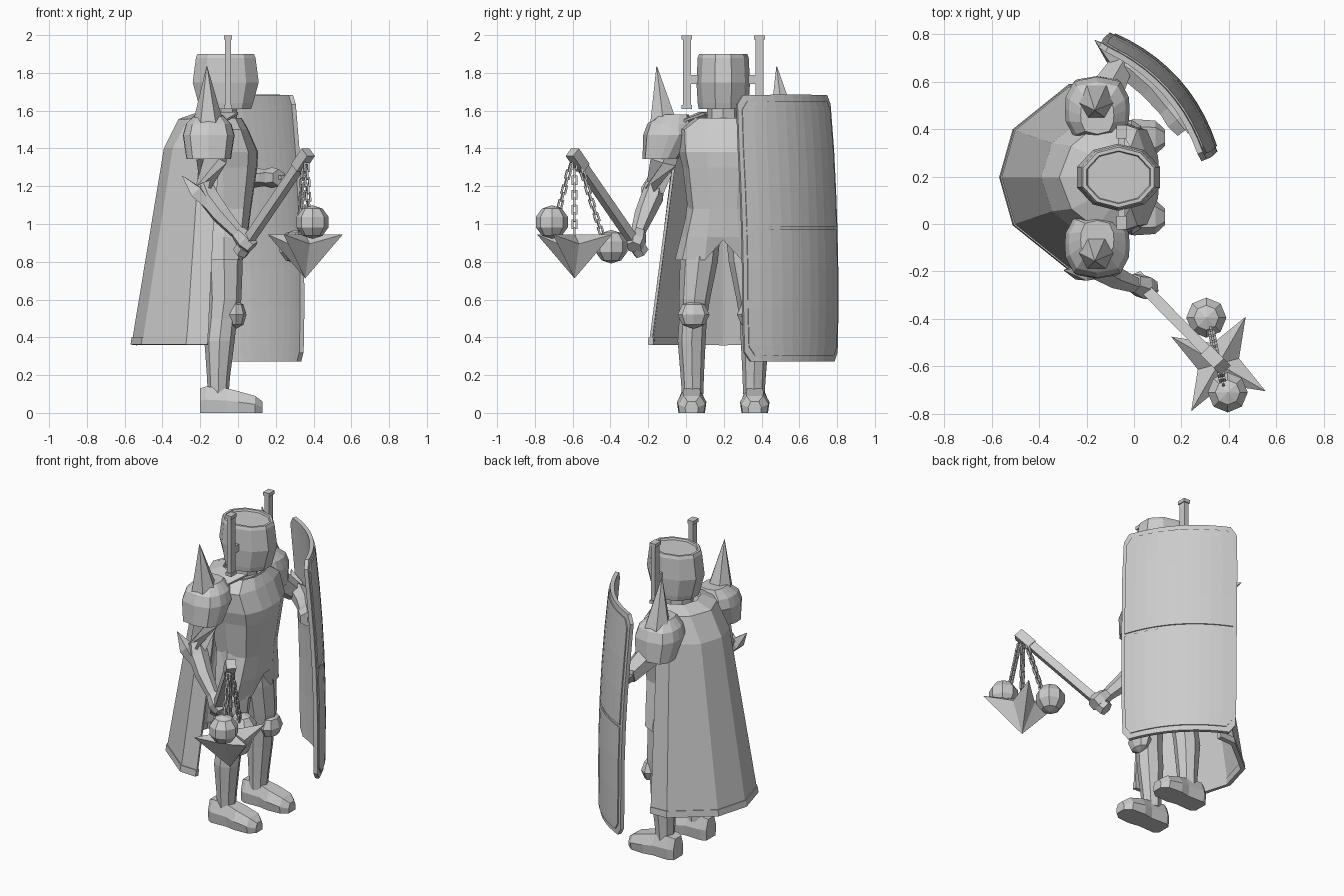
import bpy, bmesh, math
from mathutils import Vector as V, Matrix

if "Cube" in bpy.data.objects:
    bpy.data.objects.remove(bpy.data.objects["Cube"])

C = 0.197  # the figure is mirrored about this y
steel = bpy.data.materials.new("plain_grey")
steel.diffuse_color = (0.6, 0.6, 0.6, 1)
steel.use_nodes = True
steel.node_tree.nodes["Principled BSDF"].inputs["Base Color"].default_value = steel.diffuse_color


def finish(name, bm, thick=0):
    bmesh.ops.recalc_face_normals(bm, faces=bm.faces)
    me = bpy.data.meshes.new(name)
    bm.to_mesh(me)
    bm.free()
    me.materials.append(steel)
    ob = bpy.data.objects.new(name, me)
    bpy.context.collection.objects.link(ob)
    if thick:
        m = ob.modifiers.new("thickness", 'SOLIDIFY')
        m.thickness = thick
        m.offset = 0
    return ob


def loft(name, rings, closed=True, caps=True, thick=0):
    bm = bmesh.new()
    rows = [[bm.verts.new(p) for p in r] for r in rings]
    n = len(rows[0])
    for a, b in zip(rows, rows[1:]):
        for i in range(n if closed else n - 1):
            j = (i + 1) % n
            bm.faces.new((a[i], a[j], b[j], b[i]))
    if closed and caps:
        bm.faces.new(rows[0])
        bm.faces.new(rows[-1])
    return finish(name, bm, thick)


def oval(cx, cy, z, rx, ry, n=8, half=False):
    o = 0.5 if half else 0
    return [V((cx + rx * math.cos(2 * math.pi * (i + o) / n),
               cy + ry * math.sin(2 * math.pi * (i + o) / n), z)) for i in range(n)]


# squarish 12-sided section, starting at the front centre
Q = [(1, 0), (.97, .38), (.72, .85), (0, 1), (-.72, .85), (-.97, .38)]
Q += [(-x, -y) for x, y in Q]
def slab(cx, cy, z, rx, ry):
    return [V((cx + rx * x, cy + ry * y, z)) for x, y in Q]


def tube(name, pts, n=6):
    """Tube through (x, y, z, radius) points."""
    ps = [V(p[:3]) for p in pts]
    rings = []
    for i, p in enumerate(ps):
        d = (ps[min(i + 1, len(ps) - 1)] - ps[max(i - 1, 0)]).normalized()
        u = d.cross(V((0, 0, 1)) if abs(d.z) < 0.95 else V((1, 0, 0))).normalized()
        w = d.cross(u)
        rings.append([p + pts[i][3] * (u * math.cos(t) + w * math.sin(t))
                      for t in [2 * math.pi * (k + 0.5) / n for k in range(n)]])
    return loft(name, rings)


def box(name, c, s):
    bm = bmesh.new()
    bmesh.ops.create_cube(bm, size=1, matrix=Matrix.Translation(c) @ Matrix.Diagonal((*s, 1)))
    return finish(name, bm)


def ball(name, c, s, seg=8, rings=5):
    bm = bmesh.new()
    bmesh.ops.create_uvsphere(bm, u_segments=seg, v_segments=rings, radius=1,
                              matrix=Matrix.Translation(c) @ Matrix.Diagonal((*s, 1)))
    return finish(name, bm)


# helmet with sunken top, and neck
loft("helmet", [oval(x, C, z, rx * 1.05, ry, 10, True) for z, x, rx, ry in
                [(1.61, -.065, .135, .13), (1.64, -.065, .145, .135), (1.75, -.065, .175, .142),
                 (1.88, -.065, .158, .135), (1.90, -.065, .15, .127), (1.90, -.065, .135, .112),
                 (1.888, -.065, .13, .108)]])
loft("neck", [oval(-.09, C, z, .085, .085) for z in (1.5, 1.64)])

# torso tunic with notched hem
rings = [slab(cx, C, z, rx, ry) for z, cx, rx, ry in
         [(.81, -.075, .105, .255), (.93, -.075, .125, .225), (1.08, -.075, .145, .188), (1.3, -.08, .182, .215),
          (1.38, -.08, .187, .235), (1.5, -.09, .145, .24), (1.56, -.1, .12, .15)]]
for i in (0, 6):
    rings[0][i].z = .915
loft("tunic", rings, caps=False)
loft("tunic_lining", [slab(-.075, C, .925, .11, .215), slab(-.1, C, 1.555, .1, .13)])

for side, s in (("right", 1), ("left", -1)):
    def my(y):
        return C - s * (C - y)

    # legs and knees
    loft(side + "_leg", [oval(x, my(y), z, rx, ry) for z, x, y, rx, ry in
                         [(.1, -.105, .035, .055, .057), (.2, -.103, .033, .062, .062),
                          (.38, -.098, .03, .08, .074), (.5, -.085, .037, .08, .073),
                          (.6, -.072, .045, .09, .082), (.8, -.073, .068, .098, .1),
                          (.92, -.075, .08, .098, .1)]])
    ball(side + "_knee_pad", (-.01, my(.04), .52), (.055, .085, .075), 8, 4)
    # boots
    rows = []
    for x, w, h in [(-.2, .05, .13), (-.17, .07, .14), (-.06, .065, .13),
                    (.0, .078, .115), (.09, .072, .09), (.13, .035, .06)]:
        rows.append([(x, my(.03) + a * w, b * h) for a, b in
                     [(-.9, 0), (-1, .5), (-.6, 1), (.6, 1), (1, .5), (.9, 0)]])
    loft(side + "_boot", rows)
    # shoulder guards with spike
    loft(side + "_shoulder_guard", [slab(-.155, my(y), z, rx, ry) for z, y, rx, ry in
                                    [(1.345, -.135, .118, .095), (1.47, -.09, .137, .137),
                                     (1.53, -.085, .12, .12), (1.58, -.065, .07, .08)]])
    ty = -.155 if s == 1 else .48
    tube(side + "_shoulder_spike", [(-.155, my(-.115), 1.45, .105), (-.158, my(-.12), 1.54, .08),
                                    (-.165, ty, 1.835, .002)], 6)
    # horn rods beside the helmet
    y = my(0.005)
    box(side + "_helmet_rod", (-.053, y, 1.805), (.03, .044, .38))
    box(side + "_rod_cap", (-.053, y, 1.988), (.042, .056, .022))
    box(side + "_rod_foot", (-.053, y, 1.62), (.042, .056, .02))
    box(side + "_rod_peg", (-.053, my(.045), 1.765), (.03, .07, .045))

# cape with hem
def cape_row(z, pts):
    left = [(x, C - y, z) for x, y in pts]
    return left + [(x, C + y, z) for x, y in reversed(pts[:-1])]

low = [(-.16, .385), (-.27, .38), (-.5, .195), (-.555, 0)]
loft("cape", [cape_row(1.585, [(-.0, .1), (-.1, .13), (-.18, .09), (-.21, 0)]),
              cape_row(1.55, [(-.06, .2), (-.16, .21), (-.26, .13), (-.31, 0)]),
              cape_row(1.40, [(-.11, .25), (-.2, .255), (-.34, .14), (-.385, 0)]),
              cape_row(.37, low)], closed=False, thick=.015)
loft("cape_hem", [cape_row(.40, [(x * .99, y * .99) for x, y in low]),
                  cape_row(.36, low)], closed=False, thick=.028)

# weapon arm
tube("right_upper_arm", [(-.145, -.09, 1.45, .085), (-.14, -.12, 1.33, .08), (-.17, -.165, 1.18, .058)])
tube("right_forearm", [(-.185, -.165, 1.21, .05), (-.155, -.18, 1.14, .06), (-.09, -.22, 1.05, .053),
                       (.01, -.26, .94, .035)])
tube("right_elbow_spike", [(-.295, -.195, 1.255, .002), (-.22, -.205, 1.17, .045), (-.15, -.21, 1.09, .025)], 4)
tube("right_hand", [(0, -.25, .955, .042), (.04, -.265, .91, .055), (.075, -.275, .875, .042)])

# shield arm
tube("left_upper_arm", [(-.145, .485, 1.45, .085), (-.12, .55, 1.35, .08), (-.06, .66, 1.25, .058)])
tube("left_forearm", [(-.07, .685, 1.25, .05), (-.02, .655, 1.25, .06), (.07, .575, 1.245, .055),
                      (.15, .475, 1.245, .043)])
tube("left_elbow_spike", [(-.165, .775, 1.32, .002), (-.08, .70, 1.26, .05), (-.02, .66, 1.22, .03)], 4)
tube("left_hand", [(.14, .49, 1.245, .045), (.18, .44, 1.245, .055), (.215, .395, 1.245, .045)])

# flail handle
H0, H1 = V((.015, -.24, .855)), V((.365, -.595, 1.37))
d = H1 - H0
def on(t, r):
    return (*(H0 + d * t), r)
tube("flail_handle", [on(0, .033), on(.95, .033)], 4)
tube("flail_pommel", [on(-.01, .044), on(.05, .044)], 6)
tube("flail_head", [on(.86, .041), on(1.02, .041)], 4)

# flail weights
B1, B2, S = V((.395, -.71, 1.01)), V((.305, -.395, .88)), V((.356, -.59, .94))
for nm, b in (("upper_flail_ball", B1), ("lower_flail_ball", B2)):
    ball(nm, b, (.089, .089, .089), 8, 5)
bm = bmesh.new()
ang = math.radians(-30)
star = []
for i in range(8):
    r, z = (.23, .945) if i % 2 == 0 else (.09, .895)
    a = ang + i * math.pi / 4
    star.append(bm.verts.new((S.x + r * math.cos(a), S.y + r * math.sin(a), z)))
top, tip = bm.verts.new((S.x, S.y, .945)), bm.verts.new((S.x, S.y, .712))
for i in range(8):
    for e in (top, tip):
        bm.faces.new((star[i], star[(i + 1) % 8], e))
finish("spiked_weight", bm)

# chains of alternating flat links
def chain(name, a, b):
    n = max(3, round((b - a).length / .038))
    rot = (b - a).to_track_quat('Z', 'Y').to_matrix().to_4x4()
    for i in range(n):
        m = Matrix.Translation(a.lerp(b, (i + .5) / n)) @ rot @ Matrix.Rotation(i * math.pi / 2, 4, 'Z')
        bm = bmesh.new()
        for c, sz in [((.01, 0, 0), (.01, .011, .05)), ((-.01, 0, 0), (.01, .011, .05)),
                      ((0, 0, .021), (.02, .011, .009)), ((0, 0, -.021), (.02, .011, .009))]:
            bmesh.ops.create_cube(bm, size=1, matrix=m @ Matrix.Translation(c) @ Matrix.Diagonal((*sz, 1)))
        finish(name, bm)

T = V((.352, -.59, 1.33))
chain("chain_link", T + V((.01, -.02, -.01)), B1 + V((-.02, .04, .075)))
chain("chain_link", T, S)
chain("chain_link", T + V((-.005, .03, -.02)), B2 + V((.02, -.05, .065)))

# curved shield: base sheet and two raised panels, with a grip
t, nrm = V((.67, -.742, 0)), V((.742, .67, 0))
def sp(u, v, off=0, w=1):
    u *= w
    return V((.11, .543, .978 + .705 * v)) + t * (.334 * u) + nrm * (.078 * (1 - u * u) - .03 * v - .025 * v * v + off)

U = [-1 + i / 5 for i in range(11)]
loft("shield", [[sp(u, v, 0, w) for u in U] for v, w in
                [(-1, .88), (-.93, .98), (-.6, 1), (-.3, 1), (0, 1), (.3, 1), (.6, 1), (.93, .98), (1, .88)]],
     closed=False, thick=.024)
for nm, vs in (("upper_shield_panel", [(.012, .95), (.3, .95), (.6, .95), (.89, .93), (.955, .84)]),
               ("lower_shield_panel", [(-.012, .95), (-.3, .95), (-.6, .95), (-.89, .93), (-.955, .84)])):
    loft(nm, [[sp(u, v, .013, w) for u in U] for v, w in vs], closed=False, thick=.012)
tube("shield_grip", [(*sp(.6, .38, -.045), .016), (*sp(-.1, .38, -.06), .016)], 4)
